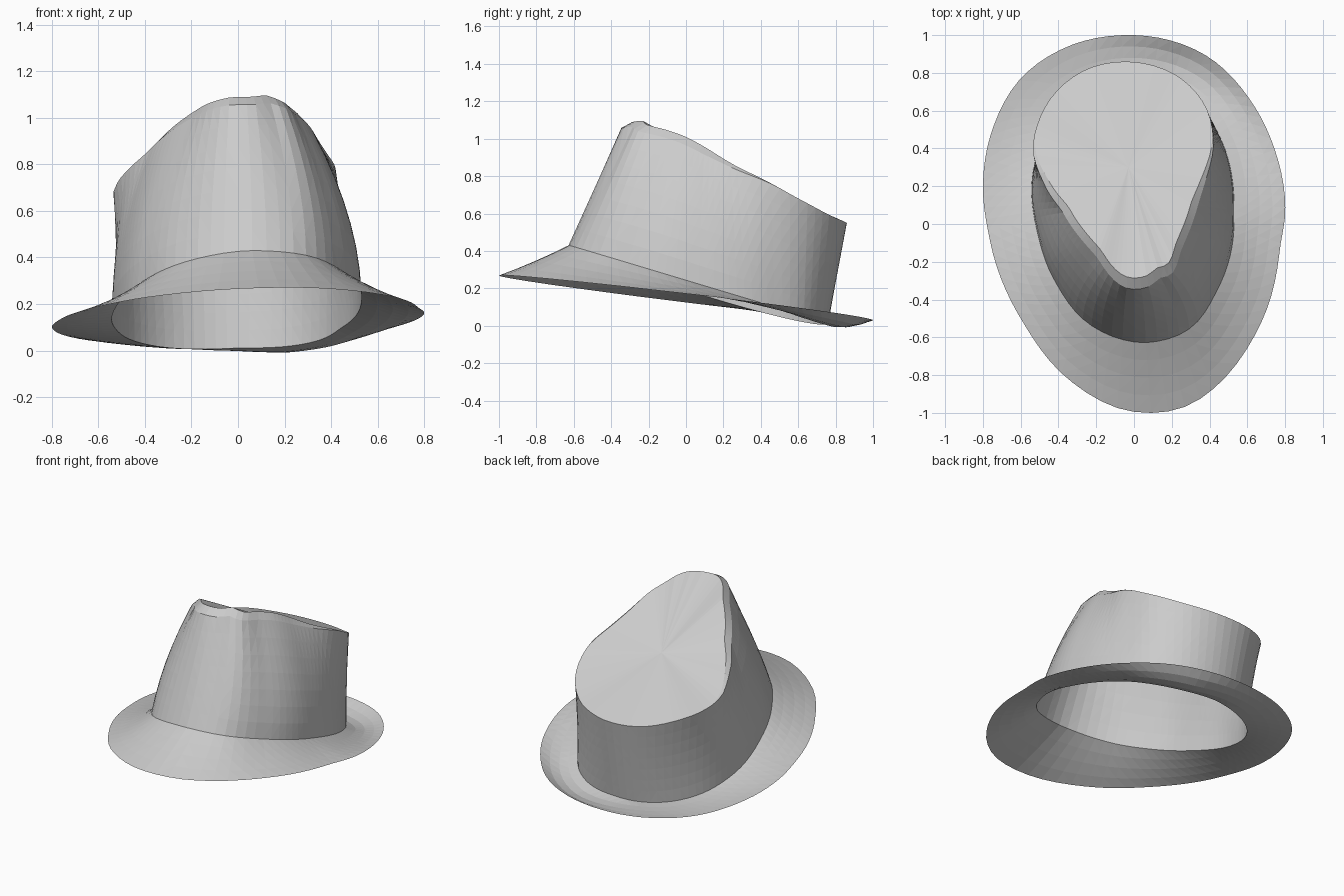
import bpy, bmesh, math
from mathutils import Vector

STEPS = 80
CENTRE = Vector((0, 0.15, 0))

old = bpy.data.objects.get("Cube")
if old:
    bpy.data.objects.remove(old, do_unlink=True)

felt = bpy.data.materials.new("grey felt")
felt.use_nodes = True
grey = (0.6, 0.6, 0.6, 1)
felt.diffuse_color = grey
felt.node_tree.nodes["Principled BSDF"].inputs["Base Color"].default_value = grey


def ring(points):
    """Resample a closed outline at even angles about the centre."""
    keys = []
    for p in points:
        d = Vector((p[0], p[1], 0)) - CENTRE
        z = p[2] if len(p) > 2 else 0
        keys.append((math.atan2(d.y, d.x) % math.tau, d.length, z))
    keys.sort()
    n = len(keys)

    def key(i):
        a, r, z = keys[i % n]
        return a + math.tau * (i // n), Vector((r, z))

    def slope(i):
        (a, u), (b, v) = key(i - 1), key(i + 1)
        return (v - u) / (b - a)

    out = []
    for s in range(STEPS):
        ang = math.tau * s / STEPS
        i = max(k for k in range(-1, n) if key(k)[0] <= ang)
        (a, u), (b, v) = key(i), key(i + 1)
        h = b - a
        t = (ang - a) / h
        ease = t * t * (3 - 2 * t)
        f = (u.lerp(v, ease) + slope(i) * h * t * (1 - t) ** 2
             - slope(i + 1) * h * t * t * (1 - t))
        out.append(CENTRE + Vector((f.x * math.cos(ang), f.x * math.sin(ang), f.y)))
    return out


def loft(name, rings, tip=None):
    """Skin a stack of rings, listed from the bottom or outside inwards."""
    bm = bmesh.new()
    rows = [[bm.verts.new(p) for p in r] for r in rings]
    for low, high in zip(rows, rows[1:]):
        for i in range(STEPS):
            j = (i + 1) % STEPS
            bm.faces.new((low[i], low[j], high[j], high[i]))
    if tip:
        top = bm.verts.new(tip)
        for i in range(STEPS):
            bm.faces.new((rows[-1][i], rows[-1][(i + 1) % STEPS], top))
    bmesh.ops.triangulate(bm, faces=bm.faces)
    mesh = bpy.data.meshes.new(name)
    bm.to_mesh(mesh)
    bm.free()
    mesh.materials.append(felt)
    obj = bpy.data.objects.new(name, mesh)
    bpy.context.collection.objects.link(obj)
    return obj


def clamp(v):
    return min(1, max(0, v))


# Outer brim edge, tilted down toward the back
edge = ring([(.08, -1), (.25, -.975), (.4, -.89), (.66, -.55), (.77, -.15), (.8, .05),
             (.75, .38), (.62, .65), (.4, .88), (.2, .97), (-.05, 1), (-.35, .94),
             (-.6, .77), (-.75, .5), (-.8, .2), (-.76, -.1), (-.6, -.5),
             (-.35, -.82), (-.1, -.97)])
for p in edge:
    p.z = .266 - .118 * (p.y + 1) + .03 * p.x

# Seam where the crown meets the brim, sagging on one side
seam = ring([(.1, -.625), (.3, -.55), (.45, -.33), (.53, 0), (.525, .2), (.46, .45),
             (.34, .64), (0, .76), (-.25, .7), (-.45, .52), (-.535, .28), (-.515, -.03),
             (-.42, -.3), (-.25, -.52), (-.05, -.615)])
for p in seam:
    p.z = .43 - .3 * (p.y + .62) - .05 * (math.sqrt(p.x * p.x + .01) - p.x)
    p.z -= .2 * max(0, p.x) * max(0, p.y - .5)

# Pinched crown rim
rim = ring([(-.05, -.335, 1.08), (.07, -.335, 1.085), (.14, -.285, 1.09), (.2, -.265, 1.07),
            (.25, -.14, 1.04), (.3, -.02, 1), (.345, .12, .93), (.385, .25, .86),
            (.42, .42, .78), (.38, .62, .67), (.25, .77, .59), (.1, .84, .56),
            (-.05, .86, .55), (-.25, .82, .56), (-.43, .68, .6), (-.52, .5, .64),
            (-.535, .38, .69), (-.51, .29, .75), (-.47, .2, .8), (-.37, .05, .9),
            (-.21, -.16, 1.02)])

# Crown top edge: a bevel above the rim that fades out toward the back
inner = []
for p in rim:
    fade = clamp((.5 - p.y) / .4)
    q = p.lerp(Vector((-.02, .25, p.z)), .1 * fade)
    q.z += .006 * fade
    inner.append(q)
    p.z -= .027 * fade

# Brim, sagging at the back on one side
brim_rows = []
for k in range(5):
    t = k / 4
    row = []
    for a, b in zip(edge, seam):
        p = a.lerp(b, t)
        sag = .025 + .13 * max(0, a.y) * clamp(.5 + 2 * a.x)
        p.z -= sag * t * (1 - t)
        row.append(p)
    brim_rows.append(row)
loft("brim", brim_rows)

# Crown wall, bulging at the sides
wall_rows = []
for k in range(8):
    t = k / 7
    row = []
    for a, b in zip(seam, rim):
        p = a.lerp(b, t)
        p.x = a.x + (b.x - a.x) * t ** 1.8
        row.append(p)
    wall_rows.append(row)
loft("crown_wall", wall_rows)

# Crown top
tip = Vector((-.03, .3, .795))
middle = [p.lerp(tip, .5) for p in inner]
loft("crown_top", [rim, inner, middle], tip)
